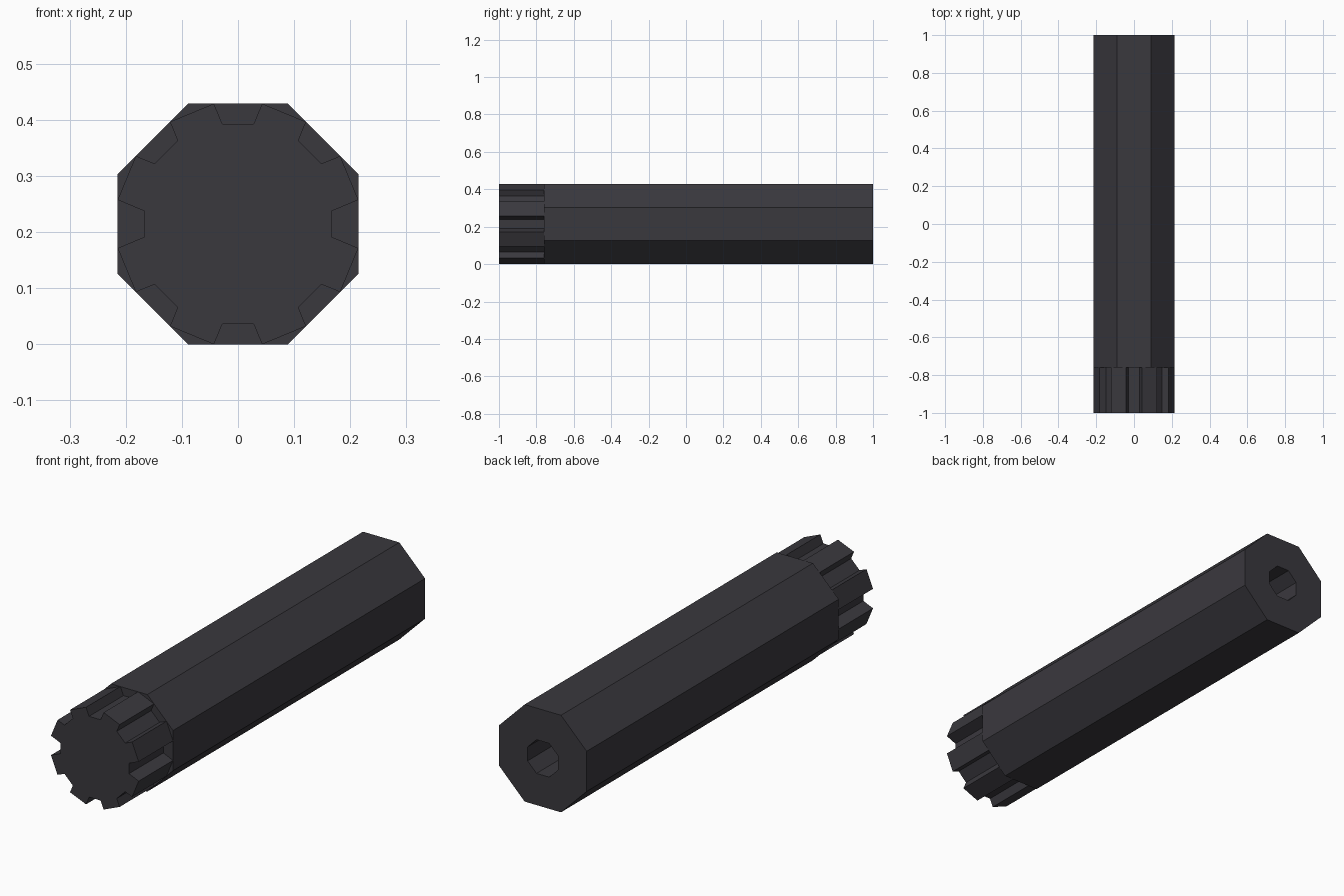
import bpy, bmesh, math

if "Cube" in bpy.data.objects:
    bpy.data.objects.remove(bpy.data.objects["Cube"])

CZ = 0.2145      # axis height
AP = 0.2145      # octagon apothem

metal = bpy.data.materials.new("dark grey")
metal.diffuse_color = (0.042, 0.040, 0.048, 1)
metal.use_nodes = True
metal.node_tree.nodes["Principled BSDF"].inputs["Base Color"].default_value = metal.diffuse_color


def octagon(apothem):
    r = apothem / math.cos(math.pi / 8)
    return [(r * math.cos(math.radians(22.5 + 45 * i)),
             r * math.sin(math.radians(22.5 + 45 * i))) for i in range(8)]


def loft(name, rings):
    """Join successive (profile, y) rings and cap both ends."""
    bm = bmesh.new()
    loops = [[bm.verts.new((x, y, CZ + z)) for x, z in prof] for prof, y in rings]
    for a, b in zip(loops, loops[1:]):
        n = len(a)
        for i in range(n):
            j = (i + 1) % n
            bm.faces.new((a[i], a[j], b[j], b[i]))
    bm.faces.new(loops[0])
    bm.faces.new(loops[-1])
    bmesh.ops.recalc_face_normals(bm, faces=bm.faces)
    me = bpy.data.meshes.new(name)
    bm.to_mesh(me)
    bm.free()
    me.materials.append(metal)
    ob = bpy.data.objects.new(name, me)
    bpy.context.collection.objects.link(ob)
    return ob


# Octagonal shaft with a blind octagonal socket in the back end
loft("shaft", [(octagon(AP), -0.76), (octagon(AP), 1.0),
               (octagon(0.0745), 1.0), (octagon(0.0745), 0.4)])

# Splined front end: eight tapered grooves, side ones slightly deeper
spline = []
for k in range(8):
    a = math.radians(45 * k)
    if k % 2:
        inner, half = 0.181, 0.029
    elif k % 4:
        inner, half = 0.1785, 0.028
    else:
        inner, half = 0.167, 0.023
    for r, t in ((AP, -0.043), (inner, -half), (inner, half), (AP, 0.043)):
        spline.append((r * math.cos(a) - t * math.sin(a),
                       r * math.sin(a) + t * math.cos(a)))
loft("splined_end", [(spline, -1.0), (spline, -0.76)])
